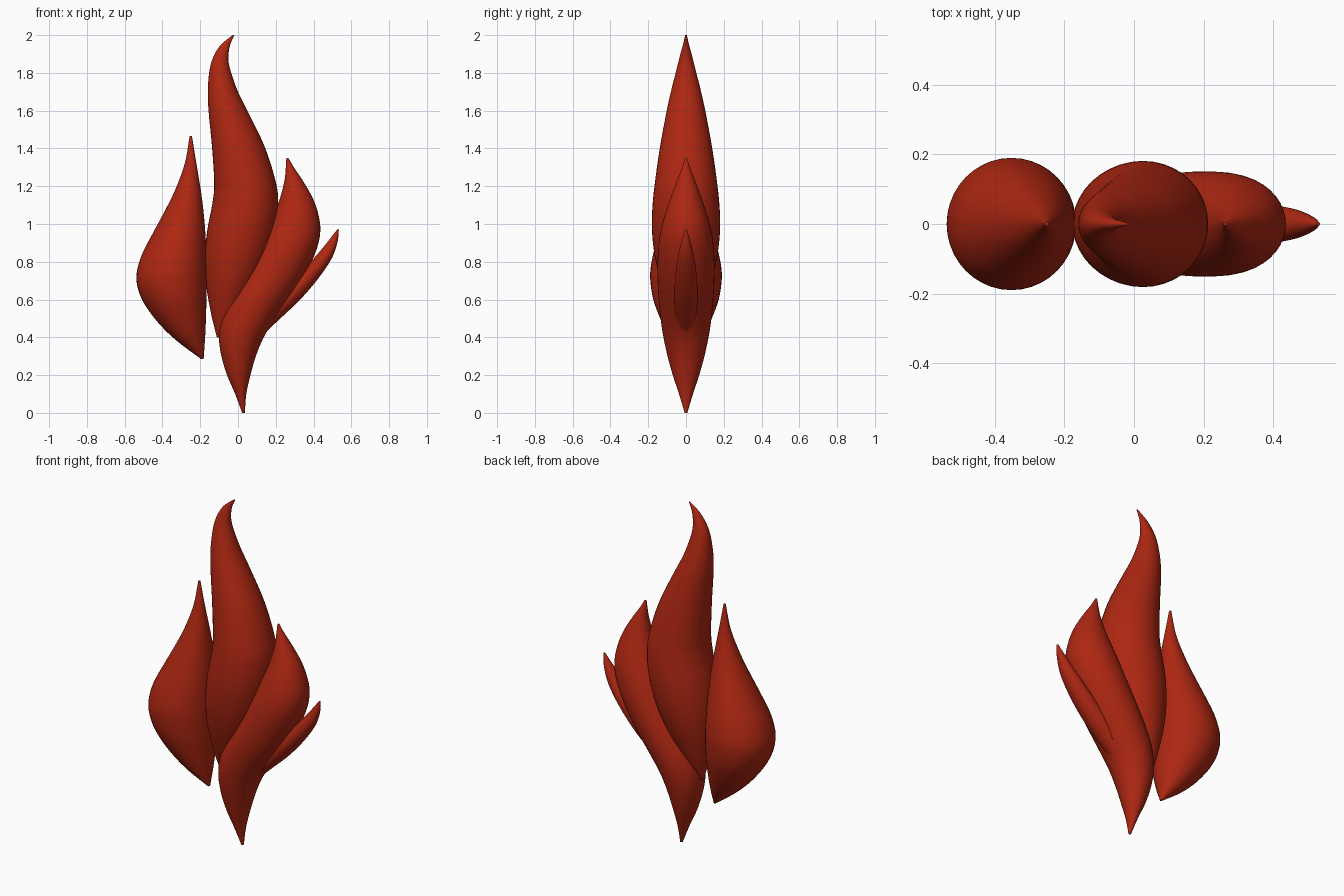
import bpy, bmesh, math

SEGMENTS = 40   # points around each tongue
STEPS = 5       # rings between two listed sections

red = bpy.data.materials.new("flame red")
red.diffuse_color = (0.42, 0.02, 0.006, 1)


def spline(p0, p1, p2, p3, t):
    """Smooth (Catmull-Rom) blend from section p1 to p2, paced by height."""
    h = p2[0] - p1[0]
    out = [p1[0] + h * t]
    for k in range(1, len(p1)):
        m1 = (p2[k] - p0[k]) / (p2[0] - p0[0]) * h
        m2 = (p3[k] - p1[k]) / (p3[0] - p1[0]) * h
        out.append((2*t**3 - 3*t**2 + 1) * p1[k] + (t**3 - 2*t**2 + t) * m1
                   + (3*t**2 - 2*t**3) * p2[k] + (t**3 - t**2) * m2)
    return out


def tongue(name, sections):
    """Loft elliptical rings; each section is (z, left x, right x, half depth)."""
    n = len(sections)
    rings = []
    for i in range(n - 1):
        p0, p3 = sections[max(i - 1, 0)], sections[min(i + 2, n - 1)]
        for s in range(STEPS):
            rings.append(spline(p0, sections[i], sections[i + 1], p3, s / STEPS))
    rings.append(sections[-1])
    bm = bmesh.new()
    loops = []
    for z, left, right, depth in rings:
        cx, rx = (left + right) / 2, (right - left) / 2
        loops.append([bm.verts.new((cx + rx * math.cos(a), depth * math.sin(a), z))
                      for a in (2 * math.pi * k / SEGMENTS for k in range(SEGMENTS))])
    for low, high in zip(loops, loops[1:]):
        for k in range(SEGMENTS):
            j = (k + 1) % SEGMENTS
            bm.faces.new((low[k], low[j], high[j], high[k]))
    bm.faces.new(loops[0][::-1])
    bm.faces.new(loops[-1])
    mesh = bpy.data.meshes.new(name)
    bm.to_mesh(mesh)
    bm.free()
    mesh.materials.append(red)
    ob = bpy.data.objects.new(name, mesh)
    bpy.context.collection.objects.link(ob)
    bpy.context.view_layer.objects.active = ob
    ob.select_set(True)
    bpy.ops.object.shade_smooth_by_angle(angle=math.radians(50))
    ob.select_set(False)


# Tall central tongue with a hooked tip
tongue("central_flame", [
    (0.40, -0.112, -0.095, 0.008), (0.50, -0.137, -0.015, 0.06),
    (0.60, -0.157, 0.05, 0.10), (0.70, -0.171, 0.105, 0.135),
    (0.80, -0.176, 0.15, 0.16), (0.90, -0.171, 0.183, 0.175),
    (1.00, -0.157, 0.205, 0.181), (1.10, -0.137, 0.213, 0.177),
    (1.20, -0.126, 0.205, 0.167), (1.40, -0.137, 0.145, 0.139),
    (1.60, -0.156, 0.05, 0.102), (1.70, -0.160, 0.0, 0.08),
    (1.80, -0.153, -0.036, 0.055), (1.86, -0.14, -0.05, 0.04),
    (1.91, -0.118, -0.049, 0.027), (1.95, -0.09, -0.041, 0.016),
    (1.98, -0.055, -0.029, 0.009), (2.00, -0.028, -0.019, 0.004)])

# Fat left tongue
tongue("left_flame", [
    (0.285, -0.195, -0.182, 0.008), (0.37, -0.31, -0.176, 0.068),
    (0.44, -0.388, -0.172, 0.108), (0.52, -0.457, -0.169, 0.145),
    (0.60, -0.508, -0.167, 0.173), (0.68, -0.535, -0.166, 0.187),
    (0.75, -0.535, -0.166, 0.189), (0.84, -0.508, -0.168, 0.174),
    (0.94, -0.457, -0.172, 0.146), (1.07, -0.387, -0.183, 0.104),
    (1.18, -0.333, -0.197, 0.07), (1.32, -0.282, -0.22, 0.031),
    (1.465, -0.256, -0.244, 0.006)])

# Curved right tongue that carries the lowest point
tongue("right_flame", [
    (0.0, 0.022, 0.036, 0.007), (0.10, -0.015, 0.044, 0.037),
    (0.20, -0.058, 0.066, 0.07), (0.31, -0.090, 0.098, 0.10),
    (0.415, -0.101, 0.144, 0.122), (0.52, -0.085, 0.215, 0.137),
    (0.63, -0.035, 0.293, 0.147), (0.75, 0.034, 0.365, 0.151),
    (0.86, 0.095, 0.414, 0.148), (0.95, 0.139, 0.435, 0.137),
    (1.03, 0.178, 0.430, 0.118), (1.13, 0.22, 0.399, 0.085),
    (1.235, 0.247, 0.34, 0.046), (1.30, 0.253, 0.296, 0.021),
    (1.35, 0.256, 0.267, 0.005)])

# Small outer tongue sprouting from the right one
tongue("small_flame", [
    (0.36, 0.06, 0.08, 0.008), (0.43, 0.07, 0.15, 0.04),
    (0.51, 0.11, 0.235, 0.055), (0.585, 0.175, 0.315, 0.06),
    (0.675, 0.26, 0.396, 0.06), (0.76, 0.345, 0.46, 0.053),
    (0.83, 0.412, 0.502, 0.042), (0.905, 0.474, 0.527, 0.024),
    (0.97, 0.524, 0.534, 0.005)])
